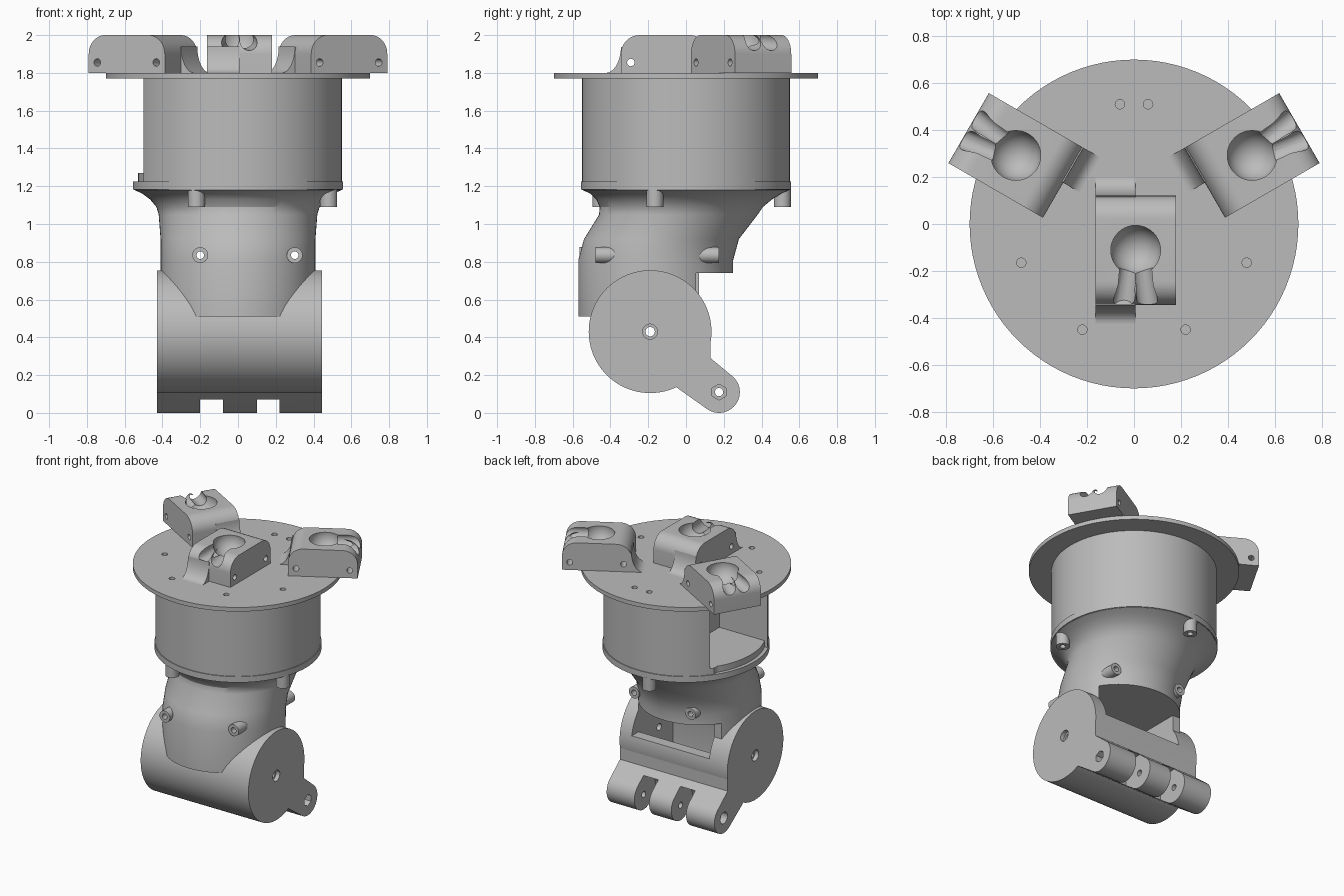
import bpy, bmesh, math
from mathutils import Vector, Matrix

old = bpy.data.objects.get("Cube")
if old:
    bpy.data.objects.remove(old, do_unlink=True)

grey = bpy.data.materials.new("plain_grey")
grey.use_nodes = True
grey.diffuse_color = (0.5, 0.5, 0.5, 1)
grey.node_tree.nodes["Principled BSDF"].inputs["Base Color"].default_value = (0.5, 0.5, 0.5, 1)
parts = []


def make(name, bm, solid=True):
    bmesh.ops.recalc_face_normals(bm, faces=bm.faces)
    mesh = bpy.data.meshes.new(name)
    bm.to_mesh(mesh)
    bm.free()
    ob = bpy.data.objects.new(name, mesh)
    bpy.context.collection.objects.link(ob)
    if solid:
        mesh.materials.append(grey)
        parts.append(ob)
    else:
        ob.hide_render = True
    return ob


def rod(name, p, q, r, solid=True, sides=24):
    """Cylinder between two points."""
    p, q = Vector(p), Vector(q)
    turn = (q - p).to_track_quat('Z', 'Y').to_matrix().to_4x4()
    bm = bmesh.new()
    bmesh.ops.create_cone(bm, cap_ends=True, segments=sides, radius1=r, radius2=r,
                          depth=(q - p).length, matrix=Matrix.Translation((p + q) / 2) @ turn)
    return make(name, bm, solid)


def prism(name, points, start, depth, frame, solid=True):
    """Profile pushed along an axis; frame maps (a, b, depth) to space."""
    bm = bmesh.new()
    face = bm.faces.new([bm.verts.new(frame(a, b, start)) for a, b in points])
    out = bmesh.ops.extrude_face_region(bm, geom=[face])
    step = frame(0, 0, depth) - frame(0, 0, 0)
    bmesh.ops.translate(bm, vec=step, verts=[v for v in out["geom"] if isinstance(v, bmesh.types.BMVert)])
    return make(name, bm, solid)


def box(lo, hi):
    return prism("cutter", [(lo[0], lo[1]), (hi[0], lo[1]), (hi[0], hi[1]), (lo[0], hi[1])],
                 lo[2], hi[2] - lo[2], lambda a, b, d: Vector((a, b, d)), False)


def drill(p, q, r, sides=20):
    return rod("cutter", p, q, r, False, sides)


def cut(ob, *cutters):
    for c in cutters:
        mod = ob.modifiers.new("cut", 'BOOLEAN')
        mod.operation, mod.solver, mod.object = 'DIFFERENCE', 'EXACT', c
        bpy.context.view_layer.objects.active = ob
        bpy.ops.object.modifier_apply(modifier=mod.name)
        bpy.data.objects.remove(c, do_unlink=True)


def arc(cx, cy, rx, ry, a0, a1, n=12):
    angles = [math.radians(a0 + (a1 - a0) * i / n) for i in range(n + 1)]
    return [(cx + rx * math.cos(t), cy + ry * math.sin(t)) for t in angles]


def side(a, b, d):
    return Vector((d, a, b))


# Top flange and drum with a side bay
bolts = [(-.06, .51), (.48, -.165), (-.22, -.45)]
flange = rod("top_flange", (0, 0, 1.77), (0, 0, 1.8), .7, sides=96)
drum = rod("drum", (0, 0, 1.18), (0, 0, 1.775), .55, sides=96)
rim = rod("drum_rim", (0, 0, 1.182), (0, 0, 1.225), .556, sides=96)
cut(drum, box((-.6, -.23, 1.27), (-.11, .34, 1.771)))
cut(drum, drill((-.2, -.15, 1.6), (.1, -.15, 1.6), .02))
# Ledge below the bay is set back slightly
ledge = rod("ring", (0, 0, 1.225), (0, 0, 1.3), .7, False, 96)
cut(ledge, drill((0, 0, 1.2), (0, 0, 1.4), .53, 96), box((-.45, -.8, 1.2), (.8, .8, 1.4)),
    box((-.8, -.8, 1.2), (.8, -.23, 1.4)), box((-.8, .34, 1.2), (.8, .8, 1.4)))
cut(drum, ledge)

# Bolt bosses under the drum and the holes above them
for i, (x, y) in enumerate(bolts):
    boss = rod("drum_boss_%d" % i, (x, y, 1.09), (x, y, 1.19), .045)
    for ob in (flange, drum, rim, boss):
        cut(ob, drill((x, y, 1), (x, y, 1.9), .02))
    cut(flange, drill((-x, y, 1.7), (-x, y, 1.9), .02))
    cut(drum, drill((-x, y, 1.7), (-x, y, 1.9), .02))

# Offset neck lofted from stacked circles: height, y centre, radius
levels = [(.51, -.16, .41), (.81, -.16, .41), (.92, -.13, .41), (1.05, -.04, .42),
          (1.09, -.025, .432), (1.13, -.01, .465), (1.16, 0, .505), (1.18, 0, .548), (1.19, 0, .548)]
bm = bmesh.new()
n = 72
rings = [[bm.verts.new((r * math.cos(math.tau * i / n), cy + r * math.sin(math.tau * i / n), z))
          for i in range(n)] for z, cy, r in levels]
for a, b in zip(rings, rings[1:]):
    for i in range(n):
        j = (i + 1) % n
        bm.faces.new((a[i], a[j], b[j], b[i]))
bm.faces.new(rings[0])
bm.faces.new(rings[-1])
neck = make("neck", bm)


def pocket():
    outline = [(.4, .487), (.4, .74), (-.3, .74), (-.35, .6), (-.35, .25), (.05, .25), (.05, .487)]
    return prism("cutter", outline, -.28, .63, side, False)


cut(neck, box((-.6, .07, .4), (.6, .6, .74)), pocket())
# Cross screws through the neck
for x, y0, y1 in ((.3, -.48, .175), (-.2, -.565, .235)):
    for label, ya, yb in (("front", y0, y0 + .15), ("back", y1 - .15, y1)):
        boss = rod("neck_boss_" + label, (x, ya, .835), (x, yb, .835), .042)
        cut(boss, drill((x, -1, .835), (x, 1, .835), .02))
    cut(neck, drill((x, -1, .835), (x, 1, .835), .02))

# Hinge barrel lying across the neck
X0, X1 = -.43, .445
barrel = rod("hinge_barrel", (X0, -.19, .43), (X1, -.19, .43), .325, sides=96)
cut(barrel, pocket(), drill((-1, -.19, .43), (1, -.19, .43), .025))
for a, b in ((X0 - .1, X0 + .03), (X1 - .03, X1 + .1)):
    cut(barrel, drill((a, -.19, .43), (b, -.19, .43), .04))

# Clevis with three tangs
outline = arc(.175, .11, .11, .11, -125, 50, 24) + [(.13, .29), (.13, .44), (.06, .44), (.06, .3), (0, .2), (-.05, .135)]
clevis = prism("clevis", outline, X0, X1 - X0, side)
for a, b in ((-.2, -.08), (.1, .22)):
    cut(clevis, drill((a, .175, .11), (b, .175, .11), .14, 48))
cut(clevis, drill((-1, .175, .11), (1, .175, .11), .022),
    drill((X1 - .05, .175, .11), (1, .175, .11), .042, 6),
    drill((-1, .175, .11), (X0 + .05, .175, .11), .042))

# Ball-socket blocks: centre, outward angle, half carrying the foot, ends with a foot
half, wide = .2325, .172
for name, cx, cy, deg, foot, ends in (("front", .007, -.112, -90, -1, (-1, 1)),
                                      ("back_left", .503, .292, 30, 1, (-1,)),
                                      ("back_right", -.503, .292, 150, -1, (-1,))):
    t = math.radians(deg)
    u, v = Vector((math.cos(t), math.sin(t), 0)), Vector((-math.sin(t), math.cos(t), 0))

    def local(a, b, d, cx=cx, cy=cy, u=u, v=v):
        return Vector((cx, cy, 0)) + u * a + v * d + Vector((0, 0, b))

    outline = [(-half, 1.799), (half, 1.799)] + arc(half - .1, 1.9, .1, .1, 0, 90) + arc(.1 - half, 1.9, .1, .1, 90, 180)
    block = prism(name + "_block", outline, -wide, 2 * wide, local)
    ball = bmesh.new()
    bmesh.ops.create_uvsphere(ball, u_segments=40, v_segments=24, radius=.107,
                              matrix=Matrix.Translation(local(0, 1.985, 0)))
    cut(block, make("cutter", ball, False))
    for s in (-1, 1):
        cut(block, drill(local(.05, 1.98, s * .025), local(.32, 1.955, s * .065), .045),
            drill(local(s * .18, 1.855, -.3), local(s * .18, 1.855, .3), .02))
    for e in ends:
        curve = [(e * a, b) for a, b in arc(half + .08, 1.94, .08, .14, 180, 270)]
        prism(name + "_foot", curve + [(e * (half - .02), 1.8), (e * (half - .02), 1.92)],
              0, foot * wide, local)

# Smooth curved walls, crisp edges
bpy.ops.object.select_all(action='DESELECT')
for ob in parts:
    ob.select_set(True)
bpy.context.view_layer.objects.active = parts[0]
bpy.ops.object.shade_smooth_by_angle(angle=math.radians(28))
